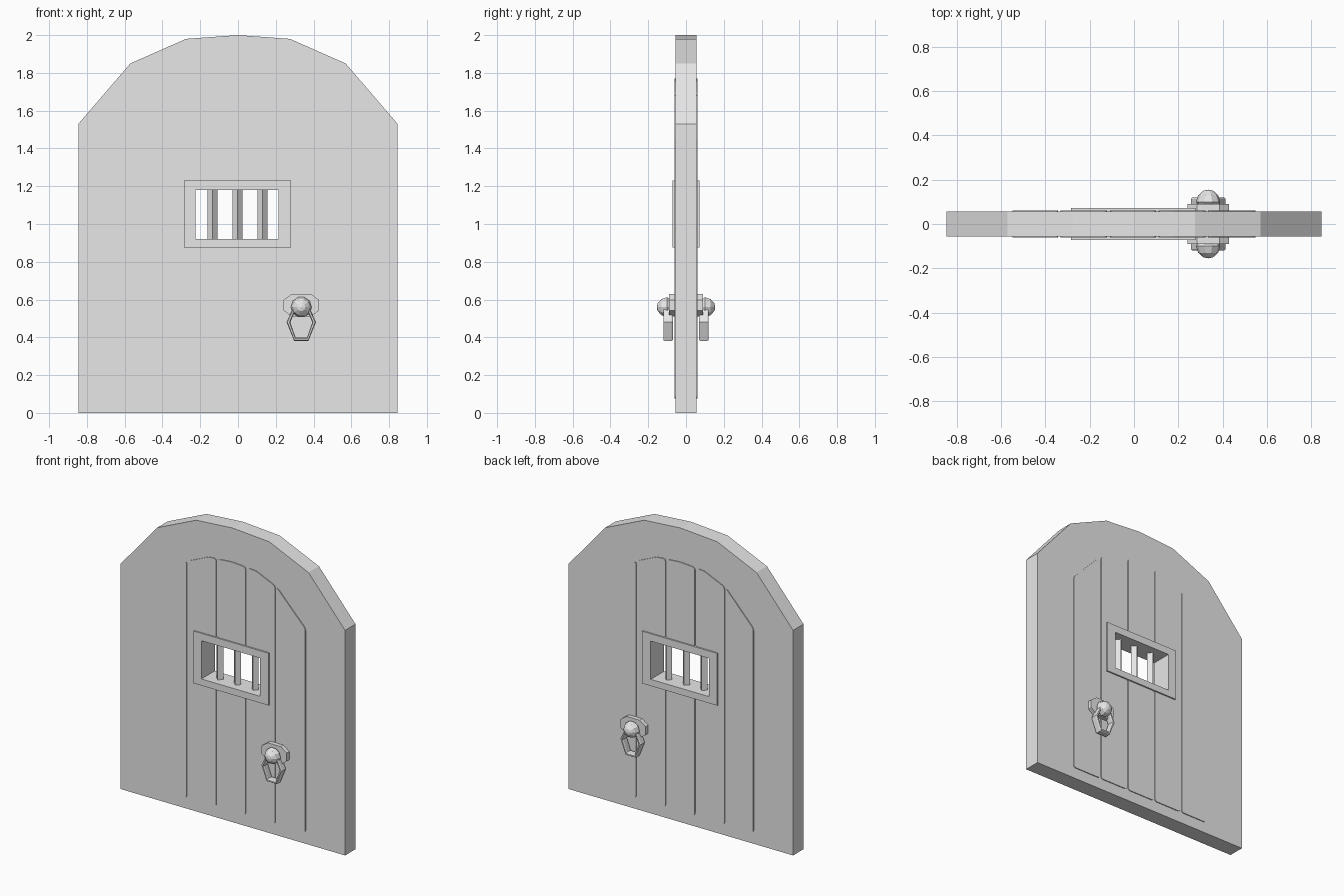
import bpy, bmesh, math
from mathutils import Matrix, Vector

if "Cube" in bpy.data.objects:
    bpy.data.objects.remove(bpy.data.objects["Cube"])

# One plain grey for everything
GREY = (0.8, 0.8, 0.8, 1)
grey = bpy.data.materials.new("plain grey")
grey.use_nodes = True
grey.diffuse_color = GREY
grey.node_tree.nodes["Principled BSDF"].inputs["Base Color"].default_value = GREY


def finish(name, bm):
    bmesh.ops.recalc_face_normals(bm, faces=bm.faces)
    mesh = bpy.data.meshes.new(name)
    bm.to_mesh(mesh)
    bm.free()
    mesh.materials.append(grey)
    obj = bpy.data.objects.new(name, mesh)
    bpy.context.collection.objects.link(obj)
    return obj


def slab(name, outline, y0, y1, chamfer=0):
    """Extrude an (x, z) outline from y0 to y1, rounding its corners."""
    bm = bmesh.new()
    face = bm.faces.new([bm.verts.new((x, y0, z)) for x, z in outline])
    new = bmesh.ops.extrude_face_region(bm, geom=[face])["geom"]
    bmesh.ops.translate(bm, vec=(0, y1 - y0, 0),
                        verts=[v for v in new if isinstance(v, bmesh.types.BMVert)])
    if chamfer:
        corners = [e for e in bm.edges
                   if abs(e.verts[0].co.y - e.verts[1].co.y) > 0.01
                   and e.calc_face_angle(0) > 0.6]
        bmesh.ops.bevel(bm, geom=corners, offset=chamfer, segments=2,
                        profile=0.5, affect='EDGES')
    return finish(name, bm)


def box(x0, x1, z0, z1):
    return [(x0, z0), (x1, z0), (x1, z1), (x0, z1)]


def cut_window(obj, outline):
    """Cut a rectangular opening through a part."""
    cutter = slab("window_cutter", outline, -0.3, 0.3)
    cutter.hide_render = True
    mod = obj.modifiers.new("opening", 'BOOLEAN')
    mod.operation, mod.solver, mod.object = 'DIFFERENCE', 'EXACT', cutter
    bpy.context.view_layer.objects.active = obj
    bpy.ops.object.modifier_apply(modifier=mod.name)
    bpy.data.objects.remove(cutter)


# Arched wall
half = [(0.845, 1.53), (0.57, 1.85), (0.275, 1.98)]
arch = [(-x, z) for x, z in half] + [(0, 2.0)] + half[::-1]
opening = box(-0.225, 0.215, 0.92, 1.18)
wall = slab("wall", [(0.845, 0), (-0.845, 0)] + arch, -0.056, 0.056)
cut_window(wall, opening)

# Door planks under a smaller copy of the arch
small = [(0.65 * x, 1.77 - 0.65 * (2 - z)) for x, z in arch]


def arch_height(x):
    for (xa, za), (xb, zb) in zip(small, small[1:]):
        if xa <= x <= xb:
            return za + (zb - za) * (x - xa) / (xb - xa)
    return small[0][1]


seams = [-0.549, -0.338, -0.115, 0.105, 0.328, 0.549]
for i, (a, b) in enumerate(zip(seams, seams[1:])):
    a += 0.006 if i > 0 else 0
    b -= 0.006 if i < 4 else 0
    top = [(x, z) for x, z in small if a + 0.04 < x < b - 0.04]
    outline = [(b, 0.075), (a, 0.075), (a, arch_height(a))] + top + [(b, arch_height(b))]
    plank = slab(f"plank_{i + 1}", outline, -0.062, 0.062, 0.016)
    if a < 0.21 and b > -0.22:
        cut_window(plank, opening)

# Window frame and diamond bars
frame = slab("window_frame", box(-0.285, 0.28, 0.875, 1.23), -0.072, 0.072)
cut_window(frame, opening)
for i, x in enumerate((-0.135, -0.003, 0.13)):
    bm = bmesh.new()
    bmesh.ops.create_cone(bm, segments=4, radius1=0.026, radius2=0.026, depth=0.27,
                          cap_ends=True, matrix=Matrix.Translation((x, 0, 1.05)))
    finish(f"window_bar_{i + 1}", bm)

# Handle sets on both faces
HX, HZ = 0.335, 0.56
for side, s in (("front", -1), ("back", 1)):
    plate = [(HX + sx * w, HZ + 0.01 + sz * h) for sx, sz, w, h in (
        (1, 1, 0.05, 0.06), (1, 1, 0.094, 0.028), (1, -1, 0.094, 0.028), (1, -1, 0.05, 0.06),
        (-1, -1, 0.05, 0.06), (-1, -1, 0.094, 0.028), (-1, 1, 0.094, 0.028), (-1, 1, 0.05, 0.06))]
    slab(f"{side}_handle_plate", plate, s * 0.05, s * 0.09)

    # Faceted knob, spun around the y axis
    bm = bmesh.new()
    profile = [(0.04, 0.08), (0.055, 0.1), (0.045, 0.13), (0.022, 0.15), (0, 0.155)]
    verts = [bm.verts.new((HX + r, s * y, HZ)) for r, y in profile]
    edges = [bm.edges.new(pair) for pair in zip(verts, verts[1:])]
    bmesh.ops.spin(bm, geom=verts + edges, cent=(HX, 0, HZ), axis=(0, 1, 0),
                   angle=math.tau, steps=10, use_duplicate=False)
    bmesh.ops.remove_doubles(bm, verts=bm.verts, dist=0.0005)
    finish(f"{side}_knob", bm)

    # Hanging six-sided pull ring with a chamfered section
    ring = [(0.033, 0.56), (0.068, 0.48), (0.034, 0.39),
            (-0.034, 0.39), (-0.068, 0.48), (-0.033, 0.56)]
    mid = Vector((0, 0.475))
    section = [(-0.01, -0.018), (-0.005, -0.025), (0.005, -0.025), (0.01, -0.018),
               (0.01, 0.018), (0.005, 0.025), (-0.005, 0.025), (-0.01, 0.018)]
    bm = bmesh.new()
    loops = []
    for p in ring:
        p = Vector(p)
        out = (p - mid).normalized()
        loops.append([bm.verts.new((HX + p.x + out.x * r, s * 0.095 + d, p.y + out.y * r))
                      for r, d in section])
    for k, loop in enumerate(loops):
        nxt = loops[(k + 1) % len(loops)]
        for j in range(len(section)):
            n = (j + 1) % len(section)
            bm.faces.new((loop[j], loop[n], nxt[n], nxt[j]))
    finish(f"{side}_pull_ring", bm)
